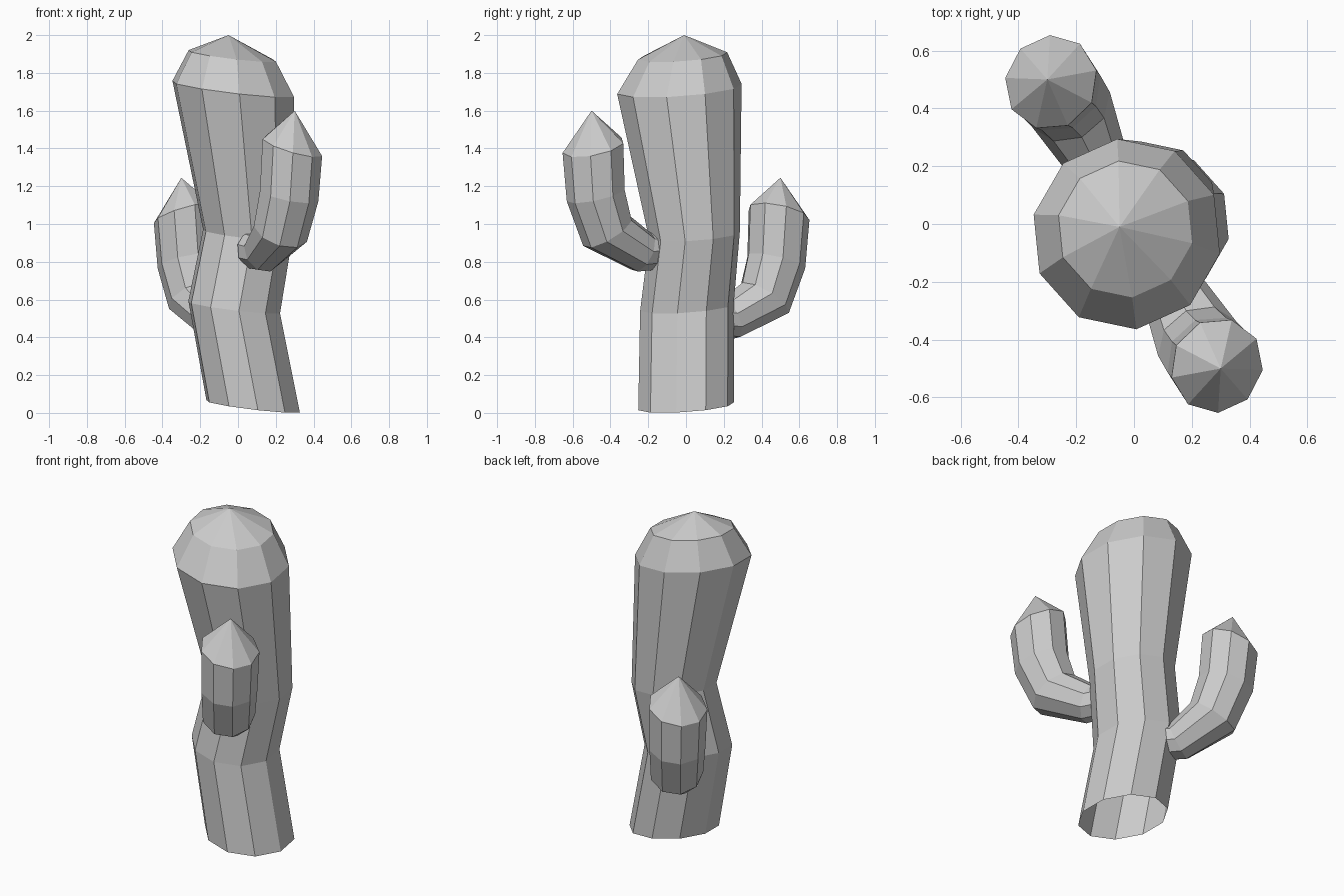
import bpy, bmesh, math
from mathutils import Vector

if "Cube" in bpy.data.objects:
    bpy.data.objects.remove(bpy.data.objects["Cube"])


def tube(name, rings, tip, sides, phase, cap_start=False, turn=1, lift=0.0):
    """Loft faceted rings (centre, radius, normal) and close with a pointed tip.
    turn=-1 rotates the part half a turn about z."""
    def place(p):
        return Vector((p.x * turn, p.y * turn, p.z + lift))

    bm = bmesh.new()
    loops = []
    for centre, radius, normal in rings:
        rot = Vector((0, 0, 1)).rotation_difference(Vector(normal))
        loop = []
        for i in range(sides):
            a = math.radians(phase) + math.tau * i / sides
            p = rot @ Vector((radius * math.cos(a), radius * math.sin(a), 0))
            loop.append(bm.verts.new(place(Vector(centre) + p)))
        loops.append(loop)
    for low, high in zip(loops, loops[1:]):
        for i in range(sides):
            j = (i + 1) % sides
            bm.faces.new((low[i], low[j], high[j], high[i]))
    top = bm.verts.new(place(Vector(tip)))
    for i in range(sides):
        bm.faces.new((loops[-1][i], loops[-1][(i + 1) % sides], top))
    if cap_start:
        bm.faces.new(loops[0][::-1])
    mesh = bpy.data.meshes.new(name)
    bm.to_mesh(mesh)
    bm.free()
    obj = bpy.data.objects.new(name, mesh)
    bpy.context.collection.objects.link(obj)


# Crooked trunk, open underneath
lean = (0.12, -0.07, 1)
trunk = [((0.08, 0.0, 0.035), 0.255, lean),
         ((-0.02, 0.005, 0.56), 0.25, lean),
         ((0.05, 0.045, 0.94), 0.242, lean),
         ((-0.025, -0.035, 1.715), 0.332, lean),
         ((-0.03, -0.018, 1.89), 0.238, lean)]
tube("trunk", trunk, (-0.05, -0.01, 2.0), 10, 24)

# Bent arm, used twice: high at the front, low and turned round at the back
arm = [((0.085, -0.16, 0.86), 0.105, (0.515, -0.857, 0.1)),
       ((0.13, -0.23, 0.85), 0.112, (0.515, -0.857, 0.4)),
       ((0.225, -0.415, 0.96), 0.15, (0.37, -0.6, 1)),
       ((0.27, -0.475, 1.155), 0.16, (0.2, -0.22, 1)),
       ((0.287, -0.49, 1.41), 0.167, (0.3, -0.2, 1))]
for name, turn, lift in (("front_arm", 1, 0.0), ("back_arm", -1, -0.355)):
    tube(name, arm, (0.30, -0.50, 1.6), 9, -7, True, turn, lift)
